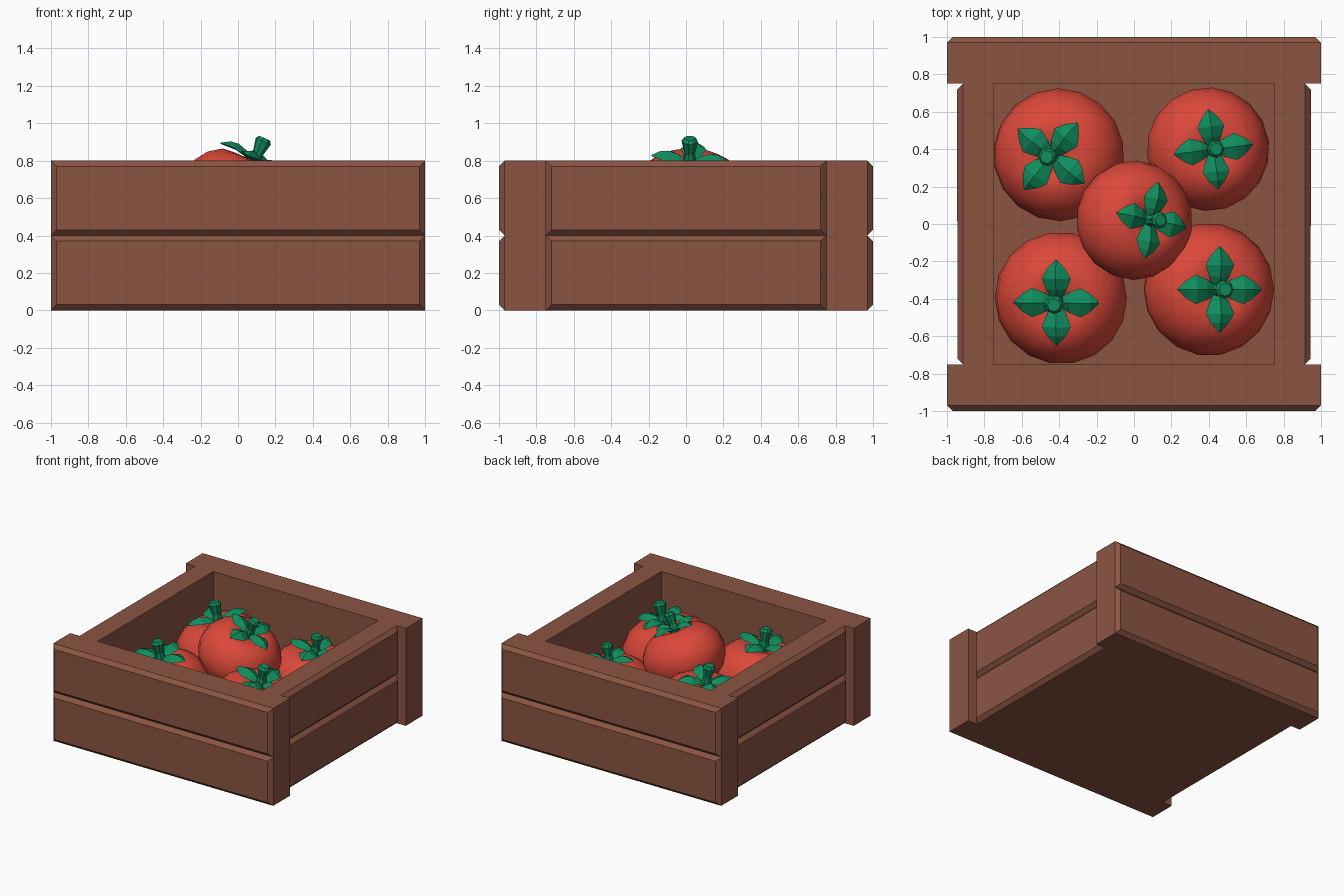
import bpy, bmesh, math
from mathutils import Matrix, Vector

if "Cube" in bpy.data.objects:
    bpy.data.objects.remove(bpy.data.objects["Cube"])


def material(name, rgb):
    m = bpy.data.materials.new(name)
    m.diffuse_color = (*rgb, 1)
    m.use_nodes = True
    m.node_tree.nodes["Principled BSDF"].inputs["Base Color"].default_value = m.diffuse_color
    return m


WOOD = material("brown_wood", (0.26, 0.09, 0.055))
RED = material("tomato_red", (0.72, 0.065, 0.042))
GREEN = material("leaf_green", (0.005, 0.27, 0.112))


def finish(bm, name, mat, matrix=None):
    bmesh.ops.recalc_face_normals(bm, faces=bm.faces)
    me = bpy.data.meshes.new(name)
    bm.to_mesh(me)
    bm.free()
    me.materials.append(mat)
    ob = bpy.data.objects.new(name, me)
    bpy.context.collection.objects.link(ob)
    if matrix:
        ob.matrix_world = matrix
    return ob


def loft(bm, rings):
    """Skin closed rings of equal length and cap both ends."""
    loops = [[bm.verts.new(p) for p in r] for r in rings]
    n = len(loops[0])
    for a, b in zip(loops, loops[1:]):
        for i in range(n):
            bm.faces.new((a[i], a[(i + 1) % n], b[(i + 1) % n], b[i]))
    bm.faces.new(loops[0])
    bm.faces.new(loops[-1])


def circle(r, z, n, dx=0):
    return [(dx + r * math.cos(2 * math.pi * i / n),
             r * math.sin(2 * math.pi * i / n), z) for i in range(n)]


# Crate planks: chamfered on the outward side
def plank(name, half, z0, inner, outer, turn, bev=0.03):
    def rect(y, d):
        return [(-half + d, -y, z0 + d), (half - d, -y, z0 + d),
                (half - d, -y, z0 + 0.4 - d), (-half + d, -y, z0 + 0.4 - d)]
    bm = bmesh.new()
    loft(bm, [rect(inner, 0), rect(outer - bev, 0), rect(outer, bev)])
    finish(bm, name, WOOD, Matrix.Rotation(math.radians(turn), 4, 'Z'))


for level, z in (("lower", 0), ("upper", 0.4)):
    plank(f"front_{level}_plank", 1, z, 0.75, 1, 0)
    plank(f"right_{level}_plank", 0.75, z, 0.75, 0.945, 90)
    plank(f"back_{level}_plank", 1, z, 0.75, 1, 180)
    plank(f"left_{level}_plank", 0.75, z, 0.75, 0.945, 270)

# Crate floor
bm = bmesh.new()
bmesh.ops.create_cube(bm, size=1, matrix=Matrix.Translation((0, 0, 0.05)) @
                      Matrix.Diagonal((1.5, 1.5, 0.1, 1)))
finish(bm, "crate_floor", WOOD)

# Tomato profile (radius, height), with a dimple on top
BODY = [(0.10, -0.265), (0.20, -0.235), (0.285, -0.165), (0.34, -0.075),
        (0.355, 0.01), (0.335, 0.1), (0.28, 0.18), (0.205, 0.232),
        (0.13, 0.24), (0.06, 0.215), (0.015, 0.20)]


# Leaf section: flat-bottomed, ridged along the middle
def leaf_ring(r, hw, z, ridge, thick=0.025):
    return [(r, -hw, z), (r, 0, z + ridge), (r, hw, z), (r, 0, z + ridge - thick - hw * 0.2)]


def tomato(tag, x, y, z, scale, tilt, toward, spin):
    axis = Vector((-math.sin(math.radians(toward)), math.cos(math.radians(toward)), 0))
    place = (Matrix.Translation((x, y, z)) @
             Matrix.Rotation(math.radians(tilt), 4, axis) @
             Matrix.Rotation(math.radians(spin), 4, 'Z') @ Matrix.Scale(scale, 4))
    # body
    bm = bmesh.new()
    loft(bm, [circle(r, h, 18) for r, h in BODY])
    for f in bm.faces:
        f.smooth = True
    finish(bm, f"{tag}_tomato", RED, place)
    # four leaves
    bm = bmesh.new()
    for k in range(4):
        start = len(bm.verts)
        loft(bm, [leaf_ring(0.01, 0.02, 0.225, 0.015),
                  leaf_ring(0.07, 0.055, 0.25, 0.03),
                  leaf_ring(0.13, 0.078, 0.262, 0.035),
                  leaf_ring(0.18, 0.05, 0.26, 0.03),
                  leaf_ring(0.23, 0.004, 0.255, 0.006, 0.008)])
        bm.verts.ensure_lookup_table()
        bmesh.ops.rotate(bm, verts=bm.verts[start:], cent=(0, 0, 0),
                         matrix=Matrix.Rotation(k * math.pi / 2, 3, 'Z'))
    finish(bm, f"{tag}_leaves", GREEN, place)
    # stem
    bm = bmesh.new()
    loft(bm, [circle(0.045, 0.21, 8), circle(0.032, 0.29, 8),
              circle(0.05, 0.37, 8), circle(0.035, 0.39, 8)])
    finish(bm, f"{tag}_stem", GREEN, place)


tomato("back_left", -0.40, 0.37, 0.395, 1.0, 10, 190, 51)
tomato("back_right", 0.395, 0.40, 0.37, 0.93, 7, 0, 7)
tomato("front_left", -0.39, -0.395, 0.385, 1.0, 8, 225, 0)
tomato("front_right", 0.40, -0.35, 0.395, 1.0, 13, 0, 0)
tomato("top", 0.0, 0.02, 0.60, 0.9, 24, 0, -11)
